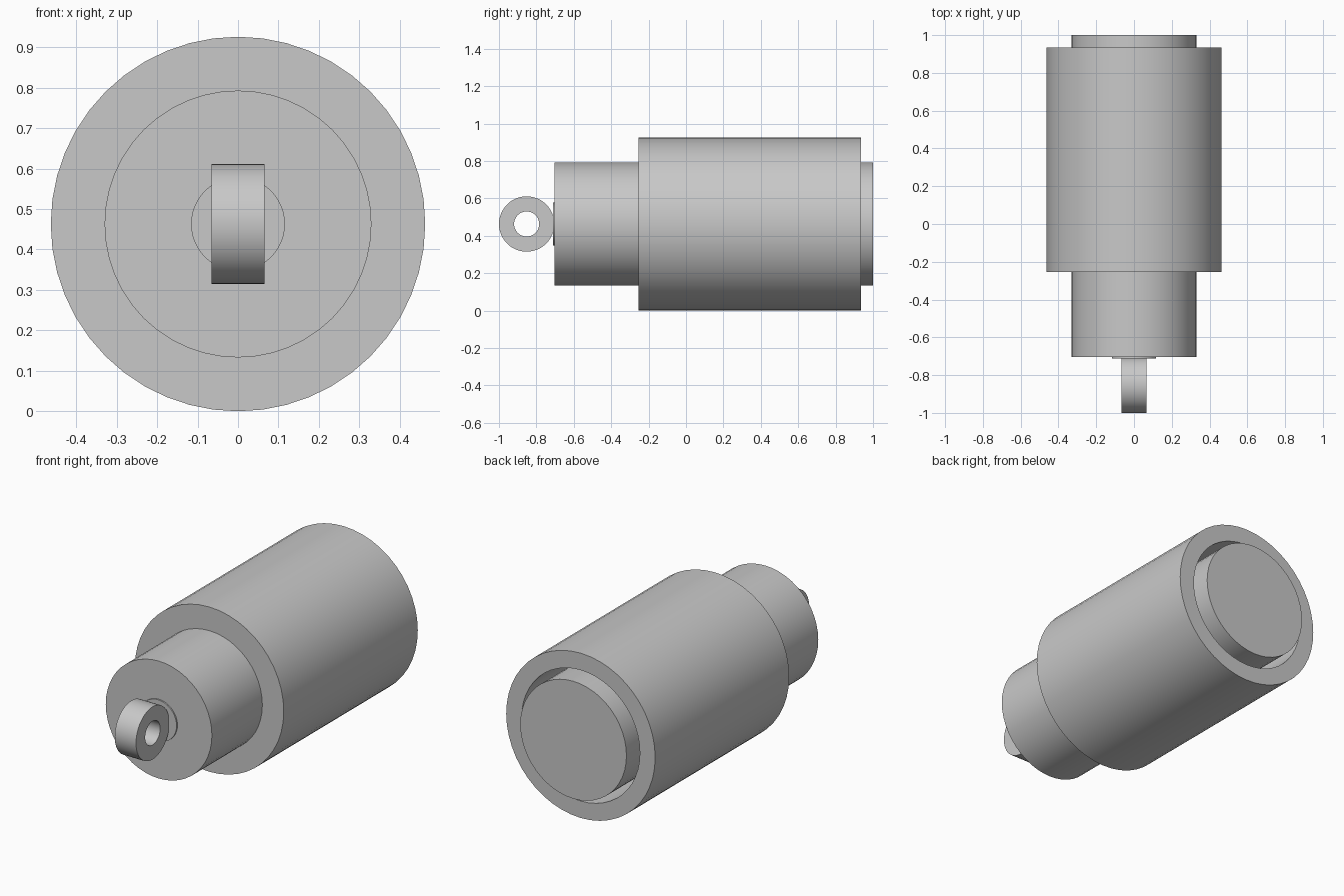
import bpy
import bmesh
from math import cos, sin, pi, radians

cube = bpy.data.objects.get("Cube")
if cube:
    bpy.data.objects.remove(cube, do_unlink=True)

AXIS_Z = 0.463

grey = bpy.data.materials.new("plain grey")
grey.use_nodes = True
grey.diffuse_color = (0.58, 0.58, 0.58, 1)
grey.node_tree.nodes["Principled BSDF"].inputs["Base Color"].default_value = grey.diffuse_color


def lathe(name, profile, axis="Y", centre=(0, 0, AXIS_Z), segments=48):
    """Revolve a closed outline of (radius, position) points about an axis."""
    bm = bmesh.new()
    rings = []
    for radius, along in profile:
        ring = []
        for i in range(segments if radius else 1):
            a = 2 * pi * i / segments
            u, v = radius * cos(a), radius * sin(a)
            p = (u, along, v) if axis == "Y" else (along, u, v)
            ring.append(bm.verts.new([c + q for c, q in zip(centre, p)]))
        rings.append(ring)
    for k, a in enumerate(rings):
        b = rings[(k + 1) % len(rings)]
        if len(a) == len(b) == 1:
            continue
        for i in range(segments):
            j = (i + 1) % segments
            quad = [a[i % len(a)], a[j % len(a)], b[j % len(b)], b[i % len(b)]]
            bm.faces.new(list(dict.fromkeys(quad)))
    bmesh.ops.recalc_face_normals(bm, faces=bm.faces)
    mesh = bpy.data.meshes.new(name)
    bm.to_mesh(mesh)
    bm.free()
    mesh.materials.append(grey)
    obj = bpy.data.objects.new(name, mesh)
    bpy.context.collection.objects.link(obj)
    bpy.ops.object.select_all(action="DESELECT")
    obj.select_set(True)
    bpy.context.view_layer.objects.active = obj
    bpy.ops.object.shade_smooth_by_angle(angle=radians(30))
    return obj


def solid(radius, start, end):
    return [(0, start), (radius, start), (radius, end), (0, end)]


# Outer sleeve, bored out from the back
lathe("outer_sleeve", [(0.33, -0.255), (0.463, -0.255), (0.463, 0.935),
                       (0.368, 0.935), (0.368, -0.15), (0.33, -0.15)])

# Inner core running right through the sleeve
lathe("inner_core", solid(0.33, -0.703, 1.0))

# Thin round pad behind the mounting eye
lathe("eye_pad", solid(0.116, -0.711, -0.69))

# Mounting eye with a hole across the model
lathe("mounting_eye", [(0.067, -0.066), (0.148, -0.066), (0.148, 0.066), (0.067, 0.066)],
      axis="X", centre=(0, -0.852, AXIS_Z))
